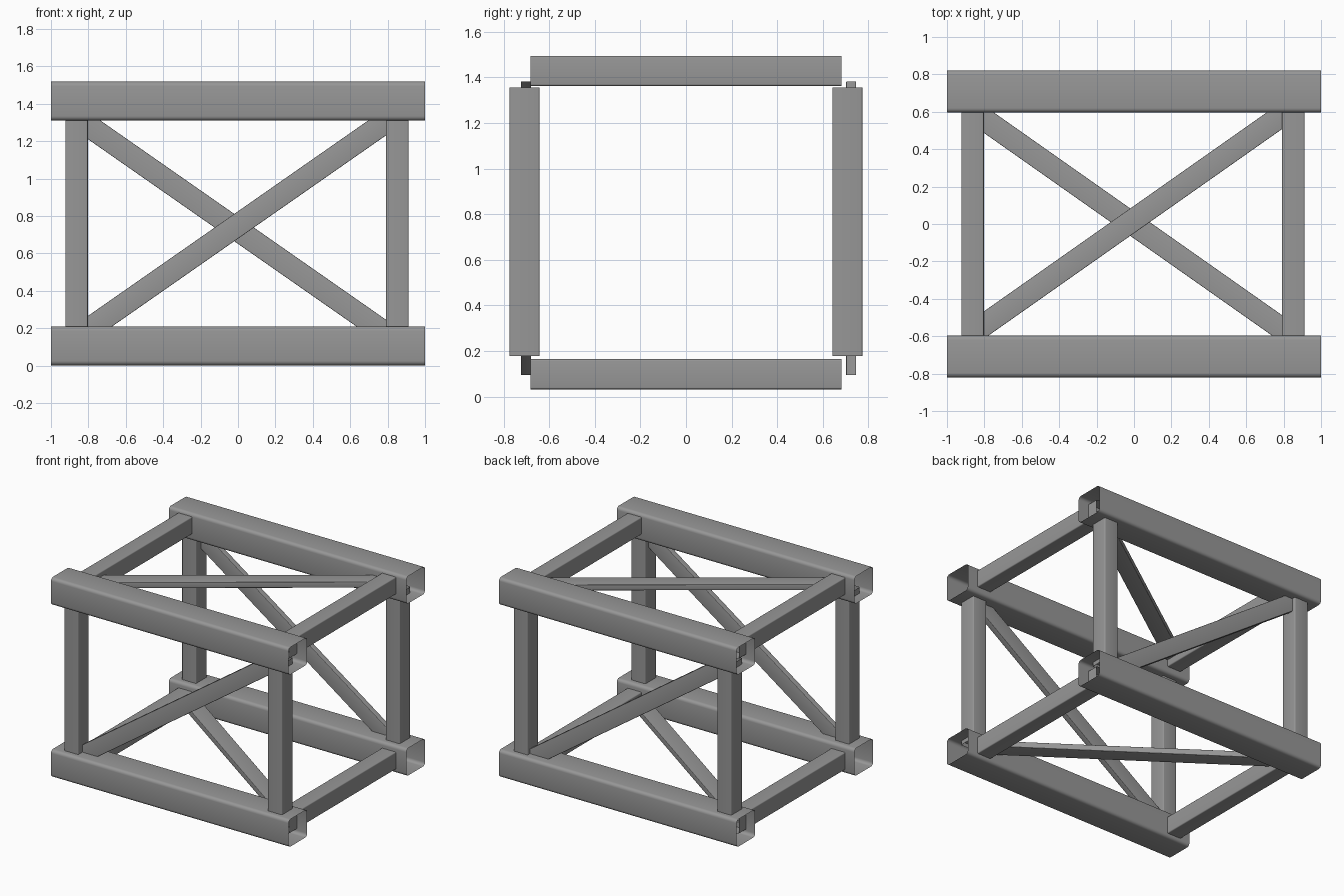
import bpy, bmesh
from math import cos, sin, pi, radians
from mathutils import Vector

if "Cube" in bpy.data.objects:
    bpy.data.objects.remove(bpy.data.objects["Cube"])

# Dark grey steel
steel = bpy.data.materials.new("dark_grey")
steel.diffuse_color = (0.31, 0.31, 0.31, 1)
steel.use_nodes = True
steel.node_tree.nodes["Principled BSDF"].inputs["Base Color"].default_value = steel.diffuse_color


def tube(name, a, b, side, w, h, r, seg=4):
    """Open thin-walled tube from a to b; w is measured along 'side', h across it."""
    a, b = Vector(a), Vector(b)
    d = (b - a).normalized()
    u = Vector(side)
    u = (u - d * u.dot(d)).normalized()
    v = d.cross(u)
    bm = bmesh.new()
    rings = []
    for p in (a, b):
        ring = []
        for q, (sx, sy) in enumerate(((1, 1), (-1, 1), (-1, -1), (1, -1))):
            for i in range(seg + 1):
                t = (q + i / seg) * pi / 2
                ring.append(bm.verts.new(
                    p + u * (sx * (w / 2 - r) + r * cos(t))
                      + v * (sy * (h / 2 - r) + r * sin(t))))
        rings.append(ring)
    n = len(rings[0])
    for i in range(n):
        j = (i + 1) % n
        bm.faces.new((rings[0][i], rings[0][j], rings[1][j], rings[1][i]))
    me = bpy.data.meshes.new(name)
    bm.to_mesh(me)
    bm.free()
    me.materials.append(steel)
    ob = bpy.data.objects.new(name, me)
    bpy.context.collection.objects.link(ob)
    for o in bpy.context.selected_objects:
        o.select_set(False)
    ob.select_set(True)
    bpy.context.view_layer.objects.active = ob
    bpy.ops.object.shade_smooth_by_angle(angle=radians(30))
    return ob


Y, ZB, ZT = 0.708, 0.105, 1.414
ends = (("left", -0.863), ("right", 0.852))
sides = (("front", -Y), ("back", Y))

# Main chords along x
for sn, y in sides:
    for ln, z in (("lower", ZB), ("upper", ZT)):
        tube(f"{ln}_{sn}_chord", (-1, y, z), (1, y, z), (0, 1, 0), 0.224, 0.208, 0.024)

# Upright posts and cross struts
for en, x in ends:
    for sn, y in sides:
        tube(f"{sn}_{en}_post", (x, y, 0.178), (x, y, 1.355), (1, 0, 0), 0.12, 0.132, 0.008)
    for ln, z in (("lower", 0.098), ("upper", 1.429)):
        tube(f"{ln}_{en}_strut", (x, -0.682, z), (x, 0.682, z), (1, 0, 0), 0.12, 0.132, 0.008)

# Flat diagonal braces, one per face
dx, dz = 0.853, 0.595
cx, cz = -0.02, 0.738
BW, BT, BR = 0.12, 0.044, 0.004
for name, y, s in (("front_brace", -0.702, 1), ("back_brace", 0.724, -1)):
    tube(name, (cx - dx, y, cz - s * dz), (cx + dx, y, cz + s * dz), (0, 1, 0), BT, BW, BR)
for name, z, s in (("upper_brace", 1.437, 1), ("lower_brace", 0.106, -1)):
    tube(name, (cx - dx, 0.01 - s * 0.6, z), (cx + dx, 0.01 + s * 0.6, z), (0, 0, 1), BT, BW, BR)
